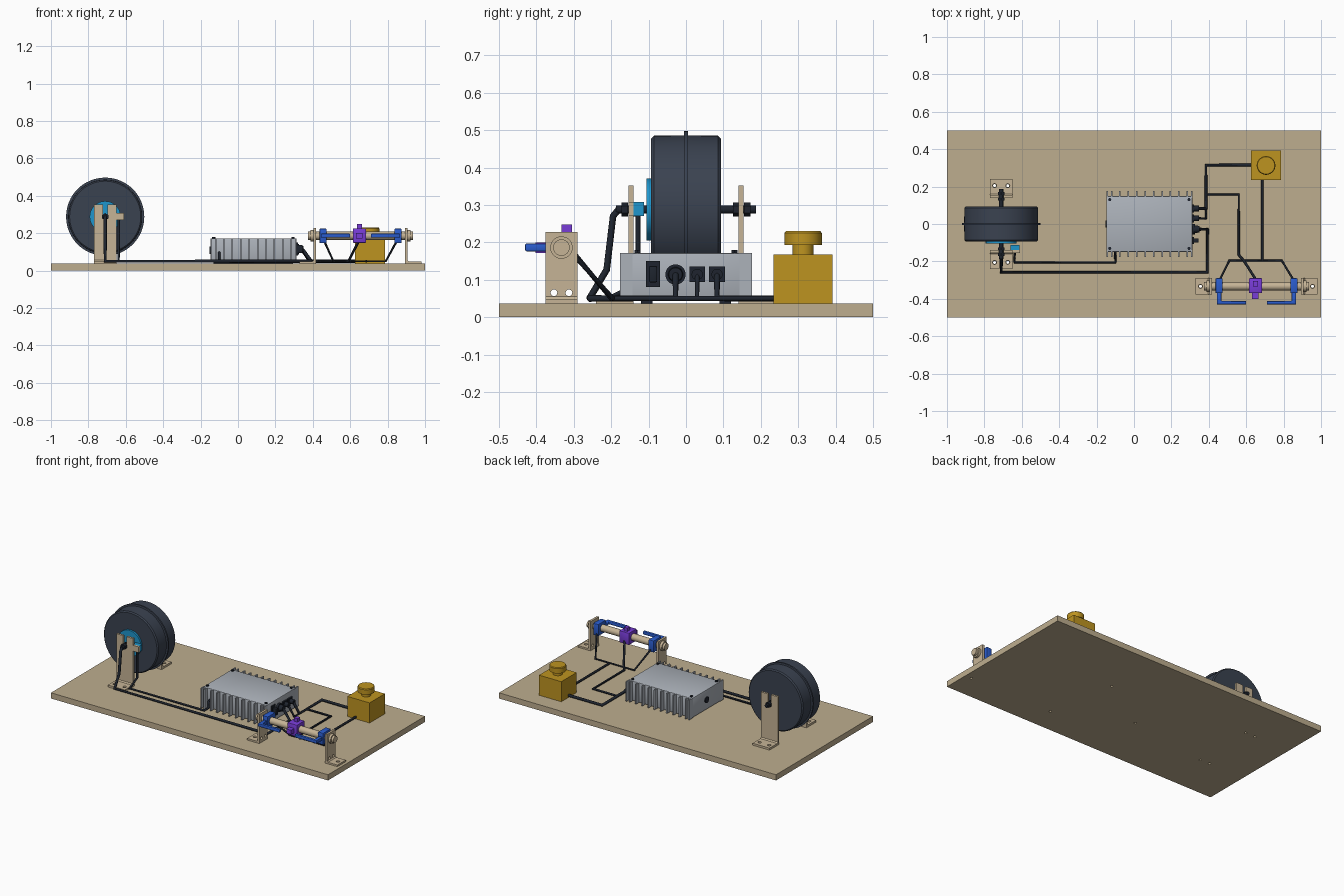
import bpy, bmesh, math
from mathutils import Vector

if "Cube" in bpy.data.objects:
    bpy.data.objects.remove(bpy.data.objects["Cube"])


def mat(name, rgb):
    m = bpy.data.materials.new(name)
    m.diffuse_color = [((c / 255 + 0.055) / 1.055) ** 2.4 for c in rgb] + [1]
    m.use_nodes = True
    m.node_tree.nodes["Principled BSDF"].inputs["Base Color"].default_value = m.diffuse_color
    return m


WOOD = mat("wood", (190, 174, 143))
TAN = mat("tan_metal", (198, 180, 150))
DARK = mat("black", (30, 36, 46))
TYRE = mat("tyre", (58, 66, 80))
CYAN = mat("cyan", (30, 150, 205))
GREY = mat("case_grey", (172, 178, 186))
GOLD = mat("gold", (190, 148, 32))
BLUE = mat("blue", (42, 92, 205))
PURPLE = mat("purple", (120, 60, 215))


def finish(name, bm, col, bevel=0, smooth=True):
    bmesh.ops.recalc_face_normals(bm, faces=bm.faces)
    me = bpy.data.meshes.new(name)
    bm.to_mesh(me)
    bm.free()
    ob = bpy.data.objects.new(name, me)
    bpy.context.collection.objects.link(ob)
    me.materials.append(col)
    bpy.ops.object.select_all(action='DESELECT')
    ob.select_set(True)
    bpy.context.view_layer.objects.active = ob
    if bevel:
        b = ob.modifiers.new("bevel", 'BEVEL')
        b.width, b.segments = bevel, 2
        bpy.ops.object.modifier_apply(modifier="bevel")
    if smooth:
        bpy.ops.object.shade_smooth_by_angle(angle=math.radians(35))
    return ob


def place(axis, t, u, v):
    return Vector({'X': (t, u, v), 'Y': (v, t, u), 'Z': (u, v, t)}[axis])


def prism(name, pts, axis, t0, t1, col, bevel=0):
    bm = bmesh.new()
    a, b = [[bm.verts.new(place(axis, t, u, v)) for u, v in pts] for t in (t0, t1)]
    bm.faces.new(a)
    bm.faces.new(b)
    for i in range(len(pts)):
        j = (i + 1) % len(pts)
        bm.faces.new((a[i], a[j], b[j], b[i]))
    return finish(name, bm, col, bevel, bevel > 0)


def box(name, x0, x1, y0, y1, z0, z1, col, bevel=0):
    return prism(name, [(x0, y0), (x1, y0), (x1, y1), (x0, y1)], 'Z', z0, z1, col, bevel)


def lathe(name, centre, axis, prof, col, n=32):
    """prof: (radius, offset along axis) pairs, closed with flat caps"""
    bm = bmesh.new()
    rings = [[bm.verts.new(Vector(centre) + place(axis, t, r * math.cos(k * math.tau / n), r * math.sin(k * math.tau / n)))
              for k in range(n)] for r, t in prof]
    for a, b in zip(rings, rings[1:]):
        for i in range(n):
            bm.faces.new((a[i], a[(i + 1) % n], b[(i + 1) % n], b[i]))
    bm.faces.new(rings[0])
    bm.faces.new(rings[-1])
    return finish(name, bm, col)


def cyl(name, centre, axis, r, t0, t1, col, n=32):
    return lathe(name, centre, axis, [(r, t0), (r, t1)], col, n)


def cut(ob, cutters):
    for c in cutters:
        m = ob.modifiers.new("cut", 'BOOLEAN')
        m.operation, m.solver, m.object = 'DIFFERENCE', 'EXACT', c
        bpy.context.view_layer.objects.active = ob
        bpy.ops.object.modifier_apply(modifier="cut")
        bpy.data.objects.remove(c)


def cable(name, pts, r):
    cu = bpy.data.curves.new(name, 'CURVE')
    cu.dimensions = '3D'
    cu.bevel_depth, cu.bevel_resolution, cu.use_fill_caps = r, 2, True
    s = cu.splines.new('POLY')
    s.points.add(len(pts) - 1)
    for p, q in zip(s.points, pts):
        p.co = (*q, 1)
    cu.materials.append(DARK)
    ob = bpy.data.objects.new(name, cu)
    bpy.context.collection.objects.link(ob)
    bpy.ops.object.select_all(action='DESELECT')
    ob.select_set(True)
    bpy.context.view_layer.objects.active = ob
    bpy.ops.object.convert(target='MESH')


# base board with screw holes under the brackets
Z0 = 0.037
WX, WZ = -0.71, 0.288
BY, BZ = -0.333, 0.186
wheel_holes = [(WX + dx, s * 0.205) for dx in (-0.035, 0.035) for s in (-1, 1)]
bar_holes = [(0.355, BY), (0.955, BY)]
case_holes = [(-0.11, -0.12), (0.27, 0.12)]
board = box("base_board", -1, 1, -0.5, 0.5, 0, Z0, WOOD)
cut(board, [cyl("drill", (x, y, 0), 'Z', 0.008, -0.05, 0.1, DARK, 16)
            for x, y in wheel_holes + bar_holes + case_holes])

# motor wheel with raised centre ridge, disc and axle
lathe("wheel", (WX, 0, WZ), 'Y', [(0.19, -0.093), (0.197, -0.086), (0.198, -0.006), (0.209, -0.005), (0.209, 0.005),
                                  (0.198, 0.006), (0.197, 0.086), (0.19, 0.093)], TYRE, 64)
cyl("wheel_disc", (WX, 0, WZ), 'Y', 0.083, -0.105, -0.092, CYAN, 48)
cyl("axle", (WX, 0, WZ), 'Y', 0.011, -0.187, 0.187, DARK, 24)
for s in (-1, 1):
    for a, b in ((0.155, 0.172), (0.126, 0.14)):
        cyl("axle_nut", (WX, 0, WZ), 'Y', 0.019, s * a, s * b, DARK, 6)
box("sensor_block", WX + 0.05, WX + 0.097, -0.14, -0.112, 0.27, 0.308, CYAN)

# wheel brackets: L plates with a slot for the axle
for side, s in (("front", -1), ("rear", 1)):
    br = prism(side + "_wheel_bracket", [(s * y, z) for y, z in
               ((0.14, Z0), (0.24, Z0), (0.24, 0.05), (0.161, 0.05), (0.154, 0.057), (0.154, 0.352), (0.14, 0.352))],
               'X', WX - 0.061, WX + 0.061, TAN)
    cut(br, [box("slot", WX - 0.012, WX + 0.012, s * 0.147 - 0.05, s * 0.147 + 0.05, WZ, 0.4, DARK)] +
        [cyl("drill", (x, y, 0), 'Z', 0.011, 0, 0.1, DARK, 16) for x, y in wheel_holes if y * s > 0])
box("sensor_tab", WX + 0.055, WX + 0.1, -0.154, -0.14, 0.27, 0.308, TAN)

# controller case with cooling fins
box("controller_case", -0.148, 0.312, -0.149, 0.149, 0.043, 0.172, GREY, 0.006)
for i in range(10):
    x = -0.12 + i * 0.045
    for s in (-1, 1):
        box("cooling_fin", x - 0.004, x + 0.004, s * 0.147, s * 0.177, 0.043, 0.171, GREY)
for s in (-1, 1):
    box("case_foot", -0.13, 0.295, s * 0.105 - 0.015, s * 0.105 + 0.015, Z0, 0.045, DARK)
    box("case_end_flange", 0.304, 0.312, s * 0.14, s * 0.177, 0.043, 0.172, GREY)
    box("case_end_flange", -0.148, -0.14, s * 0.14, s * 0.177, 0.043, 0.172, GREY)
    for x in (-0.13, 0.294):
        cyl("case_bolt", (x, s * 0.13, 0), 'Z', 0.009, 0.171, 0.179, DARK, 6)
cyl("rear_port", (-0.148, 0, 0.108), 'X', 0.02, -0.005, 0.002, DARK, 24)

# switch and sockets on the case end
box("power_switch_frame", 0.31, 0.32, -0.107, -0.069, 0.08, 0.15, DARK)
box("power_switch_rocker", 0.318, 0.345, -0.099, -0.077, 0.093, 0.137, DARK, 0.004)
lathe("motor_socket", (0.31, -0.028, 0.114), 'X', [(0.027, 0), (0.027, 0.015), (0.02, 0.015), (0.018, 0.04)], DARK)
for y in (0.03, 0.083):
    box("signal_socket", 0.31, 0.322, y - 0.021, y + 0.021, 0.094, 0.135, DARK)
    cyl("signal_plug", (0.32, y, 0.114), 'X', 0.015, 0, 0.028, DARK, 24)

# stop button unit
box("stop_button_base", 0.626, 0.786, 0.234, 0.392, Z0, 0.168, GOLD)
lathe("stop_button", (0.706, 0.313, 0), 'Z', [(0.028, 0.167), (0.028, 0.193), (0.05, 0.193),
                                              (0.05, 0.225), (0.046, 0.23)], GOLD, 48)

# handlebar tube on two L brackets
cyl("handlebar", (0, BY, BZ), 'X', 0.022, 0.374, 0.936, TAN)
MID = 0.655
for side, s in (("left", -1), ("right", 1)):
    br = prism(side + "_bar_bracket", [(z, MID + s * x) for z, x in
               ((Z0, 0.238), (Z0, 0.326), (0.048, 0.326), (0.048, 0.259), (0.055, 0.252), (0.227, 0.252), (0.227, 0.238))],
               'Y', BY - 0.043, BY + 0.043, TAN)
    cut(br, [cyl("drill", (MID + s * 0.3, BY, 0), 'Z', 0.011, 0, 0.1, DARK, 16)] +
        [cyl("drill", (MID + s * 0.245, BY + d, 0.065), 'X', 0.009, -0.1, 0.1, DARK, 16) for d in (-0.02, 0.02)])
    cyl("bar_collar", (MID, BY, BZ), 'X', 0.03, s * 0.251, s * 0.267, TAN)
    # brake clamp and lever
    x = MID + s * 0.2
    box(side + "_brake_clamp", x - 0.019, x + 0.019, -0.37, -0.29, 0.147, 0.224, BLUE, 0.004)
    prism(side + "_brake_lever", [(x + s * 0.012, -0.365), (x + s * 0.012, -0.43), (MID + s * 0.055, -0.43),
          (MID + s * 0.055, -0.412), (x - s * 0.012, -0.412), (x - s * 0.012, -0.365)], 'Z', 0.176, 0.197, BLUE, 0.004)

# thumb throttle
box("throttle_body", 0.615, 0.685, -0.37, -0.29, 0.148, 0.226, PURPLE, 0.004)
box("throttle_top_tab", 0.637, 0.662, -0.333, -0.305, 0.22, 0.248, PURPLE)
box("throttle_thumb_tab", 0.63, 0.665, -0.402, -0.365, 0.172, 0.2, PURPLE)

# cables
C = 0.05
cable("motor_cable", [(WX, -0.18, WZ), (WX, -0.195, 0.27), (WX, -0.212, 0.127), (WX, -0.258, C), (0.392, -0.258, C),
                      (0.392, -0.028, C), (0.345, -0.028, 0.114)], 0.009)
cable("sensor_cable", [(-0.638, -0.128, 0.275), (-0.638, -0.128, 0.09), (-0.638, -0.205, C), (-0.1, -0.205, C),
                       (-0.1, -0.163, C), (-0.1, -0.16, 0.09), (-0.1, -0.14, 0.1)], 0.007)
cable("stop_cable", [(0.34, 0.083, 0.114), (0.385, 0.083, C), (0.385, 0.315, C), (0.63, 0.315, C)], 0.009)
cable("throttle_cable", [(0.34, 0.03, 0.114), (0.385, 0.03, C), (0.385, 0.158, C), (0.56, 0.158, C),
                         (0.56, -0.165, C), (0.59, -0.2, C), (0.65, -0.295, 0.165)], 0.007)
cable("brake_feed_cable", [(0.686, 0.24, C), (0.686, -0.195, C)], 0.007)
cable("brake_cable", [(0.46, -0.295, 0.16), (0.51, -0.195, C), (0.79, -0.195, C), (0.85, -0.295, 0.16)], 0.006)
